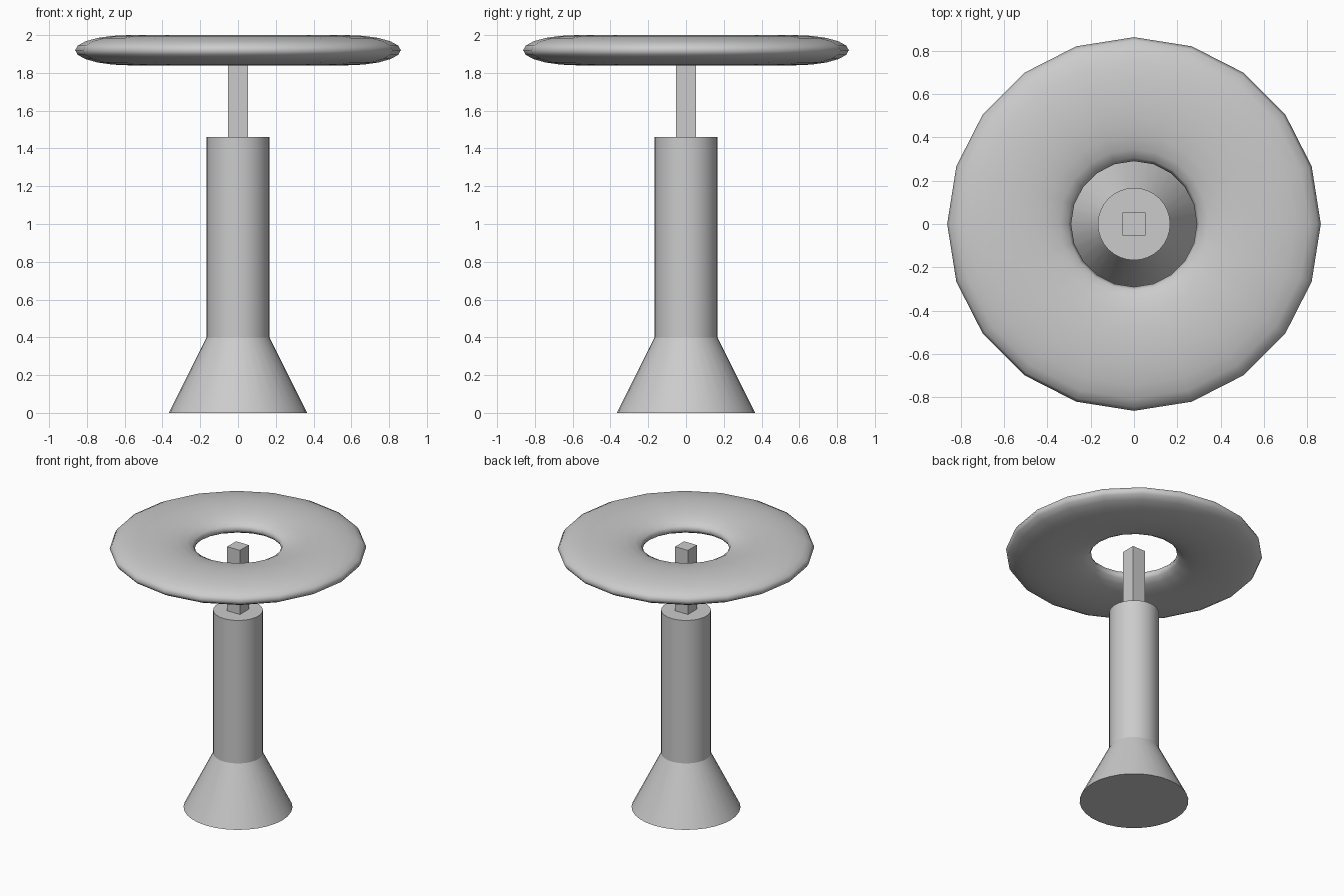
import bpy, bmesh, math

if "Cube" in bpy.data.objects:
    bpy.data.objects.remove(bpy.data.objects["Cube"])


def cone(name, r1, r2, z0, z1, sides=32):
    bpy.ops.mesh.primitive_cone_add(vertices=sides, radius1=r1, radius2=r2,
                                    depth=z1 - z0, location=(0, 0, (z0 + z1) / 2))
    ob = bpy.context.object
    ob.name = name
    bpy.ops.object.shade_smooth_by_angle(angle=math.radians(30))
    return ob


# Flared foot and round column
cone("flared_base", 0.366, 0.167, 0.0, 0.4)
cone("column", 0.167, 0.167, 0.4, 1.46)

# Square post rising into the ring
bpy.ops.mesh.primitive_cube_add(size=1, location=(0, 0, (1.46 + 1.935) / 2))
post = bpy.context.object
post.name = "square_post"
post.scale = (0.104, 0.104, 1.935 - 1.46)

# Flattened 20-sided ring floating around the post top
bpy.ops.mesh.primitive_torus_add(major_segments=20, minor_segments=20,
                                 major_radius=0.576, minor_radius=0.286,
                                 location=(0, 0, 1.92))
ring = bpy.context.object
ring.name = "top_ring"
ring.scale = (1, 1, 0.08 / 0.286)
bpy.ops.object.transform_apply(location=False, rotation=False, scale=True)
bpy.ops.object.shade_smooth()
